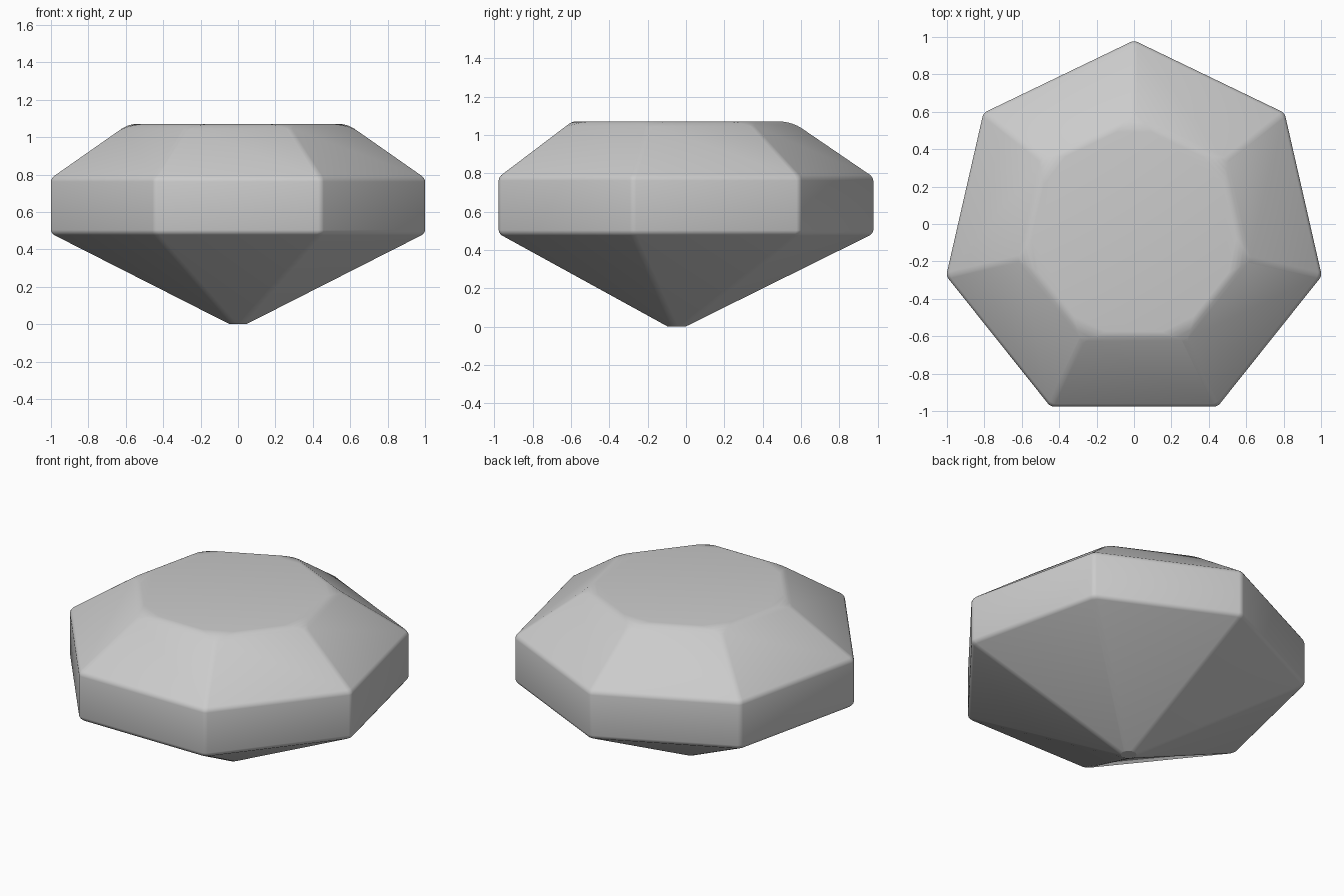
import bpy, bmesh, math
from mathutils import Vector

if "Cube" in bpy.data.objects:
    bpy.data.objects.remove(bpy.data.objects["Cube"])

SIDES = 7
# radius and height of each ring: culet, lower girdle, upper girdle, table
PROFILE = [(0.05, 0.0), (1.03, 0.485), (1.03, 0.78), (0.605, 1.07)]


def corner_angle(k):
    return math.pi / 2 + 2 * math.pi * k / SIDES


# Faceted body
bm = bmesh.new()
rings = [[bm.verts.new((r * math.cos(corner_angle(k)), r * math.sin(corner_angle(k)), z))
          for k in range(SIDES)] for r, z in PROFILE]
bm.faces.new(rings[0][::-1])
bm.faces.new(rings[-1])
for low, high in zip(rings, rings[1:]):
    for k in range(SIDES):
        n = (k + 1) % SIDES
        bm.faces.new((low[k], low[n], high[n], high[k]))

# Softly rounded facet edges, leaving the culet rim crisp
edges = [e for e in bm.edges if max(v.co.z for v in e.verts) > 0.01]
bmesh.ops.bevel(bm, geom=edges, offset=0.018, offset_type='OFFSET', segments=3,
                profile=0.5, affect='EDGES', clamp_overlap=False)

# Rounded table corners: tangent planes of a fillet between table and ridge
FILLET = 0.225
for k in range(SIDES):
    a = corner_angle(k)
    out = Vector((math.cos(a), math.sin(a), 0))
    for deg in (5, 11, 17, 23, 29):
        t = math.radians(deg)
        point = out * (0.53 + FILLET * math.sin(t))
        point.z = 1.07 - FILLET * (1 - math.cos(t))
        normal = out * math.sin(t) + Vector((0, 0, math.cos(t)))
        cut = bmesh.ops.bisect_plane(bm, geom=bm.verts[:] + bm.edges[:] + bm.faces[:],
                                     plane_co=point, plane_no=normal, clear_outer=True)
        rim = [e for e in bm.edges if e.is_boundary]
        if rim:
            bmesh.ops.holes_fill(bm, edges=rim, sides=0)

bmesh.ops.remove_doubles(bm, verts=bm.verts[:], dist=0.0005)
bmesh.ops.recalc_face_normals(bm, faces=bm.faces[:])

# Centre the stone on the origin
ys = [v.co.y for v in bm.verts]
zs = [v.co.z for v in bm.verts]
bmesh.ops.translate(bm, verts=bm.verts[:], vec=(0, -(min(ys) + max(ys)) / 2, -min(zs)))

mesh = bpy.data.meshes.new("gem")
bm.to_mesh(mesh)
bm.free()
gem = bpy.data.objects.new("gem", mesh)
bpy.context.collection.objects.link(gem)
bpy.context.view_layer.objects.active = gem
gem.select_set(True)
bpy.ops.object.shade_smooth_by_angle(angle=math.radians(20))
